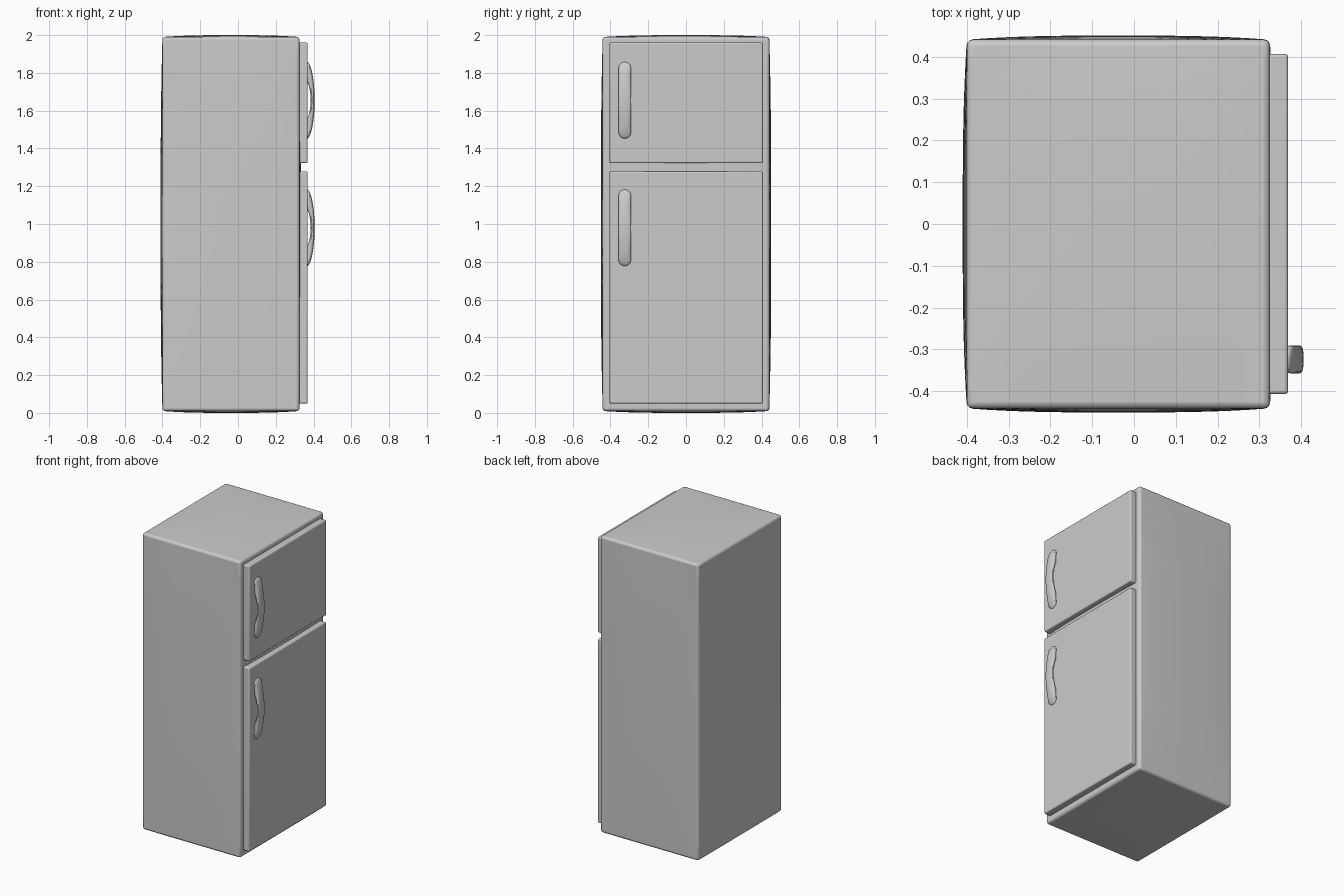
import bpy, bmesh, math
from mathutils import Vector

if "Cube" in bpy.data.objects:
    bpy.data.objects.remove(bpy.data.objects["Cube"])


def finish(bm, name, bevel=0.0, segments=3):
    bmesh.ops.recalc_face_normals(bm, faces=bm.faces)
    mesh = bpy.data.meshes.new(name)
    bm.to_mesh(mesh)
    bm.free()
    obj = bpy.data.objects.new(name, mesh)
    bpy.context.collection.objects.link(obj)
    if bevel:
        mod = obj.modifiers.new("rounded_edges", "BEVEL")
        mod.width = bevel
        mod.segments = segments
        mod.limit_method = 'ANGLE'
        mod.angle_limit = math.radians(50)
    bpy.ops.object.select_all(action='DESELECT')
    obj.select_set(True)
    bpy.context.view_layer.objects.active = obj
    bpy.ops.object.shade_smooth_by_angle(angle=math.radians(35))
    return obj


def box(lo, hi, name, bevel, bulge=0.0, cuts=0):
    lo, hi = Vector(lo), Vector(hi)
    centre, half = (lo + hi) / 2, (hi - lo) / 2
    bm = bmesh.new()
    bmesh.ops.create_cube(bm, size=2)
    if cuts:
        bmesh.ops.subdivide_edges(bm, edges=bm.edges[:], cuts=cuts, use_grid_fill=True)
    for v in bm.verts:
        u = v.co.copy()
        # each face swells gently towards its middle
        for i in range(3):
            a, b = u[(i + 1) % 3], u[(i + 2) % 3]
            swell = bulge * u[i] * (1 - abs(a) ** 3) * (1 - abs(b) ** 3)
            v.co[i] = centre[i] + half[i] * u[i] + (swell if abs(u[i]) > 0.999 else 0)
    return finish(bm, name, bevel)


def handle(zc, name, length=0.405, width=0.067, yc=-0.324):
    # arched grip lofted from oval sections, thick at both feet
    bm = bmesh.new()
    rings, n, sides = [], 32, 20
    for i in range(n + 1):
        t = -math.cos(math.pi * i / n) * 0.998
        z = zc + t * length / 2
        outer = 0.368 + 0.038 * (1 - t * t) ** 0.6
        lift = max(0.0, 1 - (t / 0.5) ** 2)
        inner = 0.362 + 0.023 * lift ** 0.7
        end = max(0.0, abs(t) * length / 2 - (length - width) / 2)
        w = math.sqrt(max(1e-6, (width / 2) ** 2 - end ** 2))
        ring = []
        for k in range(sides):
            a = 2 * math.pi * k / sides
            c, s = math.cos(a), math.sin(a)
            x = (outer + inner) / 2 + (outer - inner) / 2 * math.copysign(abs(c) ** 0.75, c)
            y = yc + w * math.copysign(abs(s) ** 0.75, s)
            ring.append(bm.verts.new((x, y, z)))
        rings.append(ring)
    for r0, r1 in zip(rings, rings[1:]):
        for k in range(sides):
            j = (k + 1) % sides
            bm.faces.new((r0[k], r0[j], r1[j], r1[k]))
    bm.faces.new(rings[0])
    bm.faces.new(rings[-1])
    return finish(bm, name)


# Cabinet with softly swollen sides
box((-0.40, -0.441, 0.01), (0.325, 0.441, 1.99), "cabinet", 0.014, 0.01, 15)

# Freezer door above, fridge door below, each with a handle
for name, z0, z1, zh in (("freezer", 1.322, 1.96, 1.655), ("fridge", 0.05, 1.278, 0.98)):
    box((0.32, -0.407, z0), (0.369, 0.407, z1), name + "_door", 0.008)
    handle(zh, name + "_handle")
